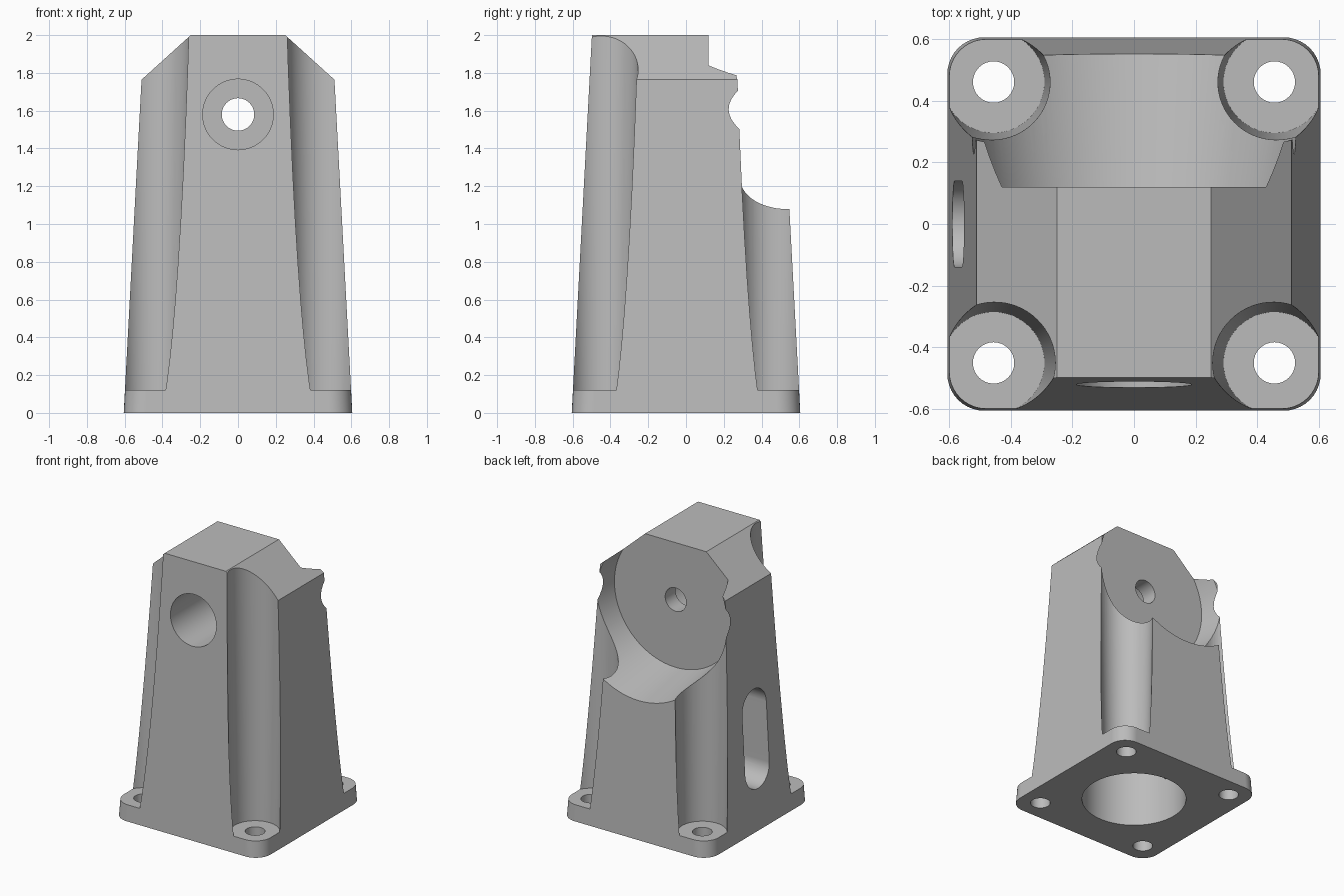
import bpy
import bmesh
from math import cos, sin, pi, radians
from mathutils import Matrix, Vector

cube = bpy.data.objects.get("Cube")
if cube:
    bpy.data.objects.remove(cube, do_unlink=True)

grey = bpy.data.materials.new("cast grey")
grey.use_nodes = True
colour = (0.5, 0.5, 0.5, 1)
grey.diffuse_color = colour
grey.node_tree.nodes["Principled BSDF"].inputs["Base Color"].default_value = colour

HEIGHT, PLATE = 2.0, 0.12
AXIS_Z = 1.58            # height of the horizontal bore


def add_loft(name, lower, upper):
    """Closed solid between two matching loops of points."""
    bm = bmesh.new()
    a = [bm.verts.new(p) for p in lower]
    b = [bm.verts.new(p) for p in upper]
    bm.faces.new(a)
    bm.faces.new(b)
    for i in range(len(a)):
        j = (i + 1) % len(a)
        bm.faces.new((a[i], a[j], b[j], b[i]))
    bmesh.ops.recalc_face_normals(bm, faces=bm.faces)
    mesh = bpy.data.meshes.new(name)
    bm.to_mesh(mesh)
    bm.free()
    mesh.materials.append(grey)
    obj = bpy.data.objects.new(name, mesh)
    bpy.context.collection.objects.link(obj)
    return obj


def rounded_square(half, z, radius=0.12, steps=10):
    pts = []
    for k in range(4):
        corner = Matrix.Rotation(k * pi / 2, 3, "Z") @ Vector((half - radius, half - radius, z))
        for i in range(steps + 1):
            t = k * pi / 2 + i / steps * pi / 2
            pts.append(corner + Vector((radius * cos(t), radius * sin(t), 0)))
    return pts


def ring(radius, centre, axis, steps=64):
    x, y, z = centre
    circle = [(radius * cos(2 * pi * i / steps), radius * sin(2 * pi * i / steps)) for i in range(steps)]
    if axis == "Z":
        return [(x + u, y + v, z) for u, v in circle]
    return [(x + u, y, z + v) for u, v in circle]


# Drafted body, with the mounting plate as its foot
body = add_loft("bearing_pedestal", rounded_square(0.605, 0), rounded_square(0.498, HEIGHT))
cutters = []

# Tapered reliefs above the bolt holes, and the holes
for x in (-0.455, 0.455):
    for y in (-0.45, 0.46):
        cutters.append(add_loft("corner_relief", ring(0.165, (x, y, PLATE), "Z"),
                                ring(0.202, (x, y, HEIGHT + 0.1), "Z")))
        cutters.append(add_loft("bolt_hole", ring(0.067, (x, y, -0.1), "Z", 32),
                                ring(0.067, (x, y, PLATE + 0.1), "Z", 32)))

# Sloping shoulders on both sides of the top
for side in (-1, 1):
    section = [(0.14, 2.1), (0.25, 2.0), (0.515, 1.76), (0.736, 1.56), (0.8, 2.1)]
    cutters.append(add_loft("shoulder_cut", [(side * x, -1, z) for x, z in section],
                            [(side * x, 1, z) for x, z in section]))

# Flared round seat at the back
cutters.append(add_loft("back_seat", ring(0.5, (0, 0.12, AXIS_Z), "Y", 128),
                        ring(0.612, (0, 0.72, AXIS_Z), "Y", 128)))

# Front counterbore and through hole
cutters.append(add_loft("counterbore", ring(0.187, (0, -0.8, AXIS_Z), "Y"),
                        ring(0.187, (0, 0, AXIS_Z), "Y")))
cutters.append(add_loft("through_hole", ring(0.086, (0, -0.1, AXIS_Z), "Y"),
                        ring(0.086, (0, 0.3, AXIS_Z), "Y")))

# Round cavity open at the bottom
cutters.append(add_loft("cavity", ring(0.354, (0, 0, -0.1), "Z", 96), ring(0.354, (0, 0, 0.95), "Z", 96)))

# Upright slot in the right wall
slot = []
for i in range(34):
    t = i // 17 * pi + i % 17 / 16 * pi
    slot.append((0.14 * cos(t), (0.88 if i < 17 else 0.44) + 0.14 * sin(t)))
cutters.append(add_loft("slot", [(-0.8, y, z) for y, z in slot], [(-0.2, y, z) for y, z in slot]))

# Carve the body and remove the cutters
bpy.ops.object.select_all(action="DESELECT")
bpy.context.view_layer.objects.active = body
body.select_set(True)
for cutter in cutters:
    cutter.hide_render = True
    mod = body.modifiers.new(cutter.name, "BOOLEAN")
    mod.operation = "DIFFERENCE"
    mod.solver = "EXACT"
    mod.object = cutter
    bpy.ops.object.modifier_apply(modifier=mod.name)
for cutter in cutters:
    bpy.data.objects.remove(cutter, do_unlink=True)

bpy.ops.object.shade_smooth_by_angle(angle=radians(25))
weighted = body.modifiers.new("clean_normals", "WEIGHTED_NORMAL")
weighted.keep_sharp = True
